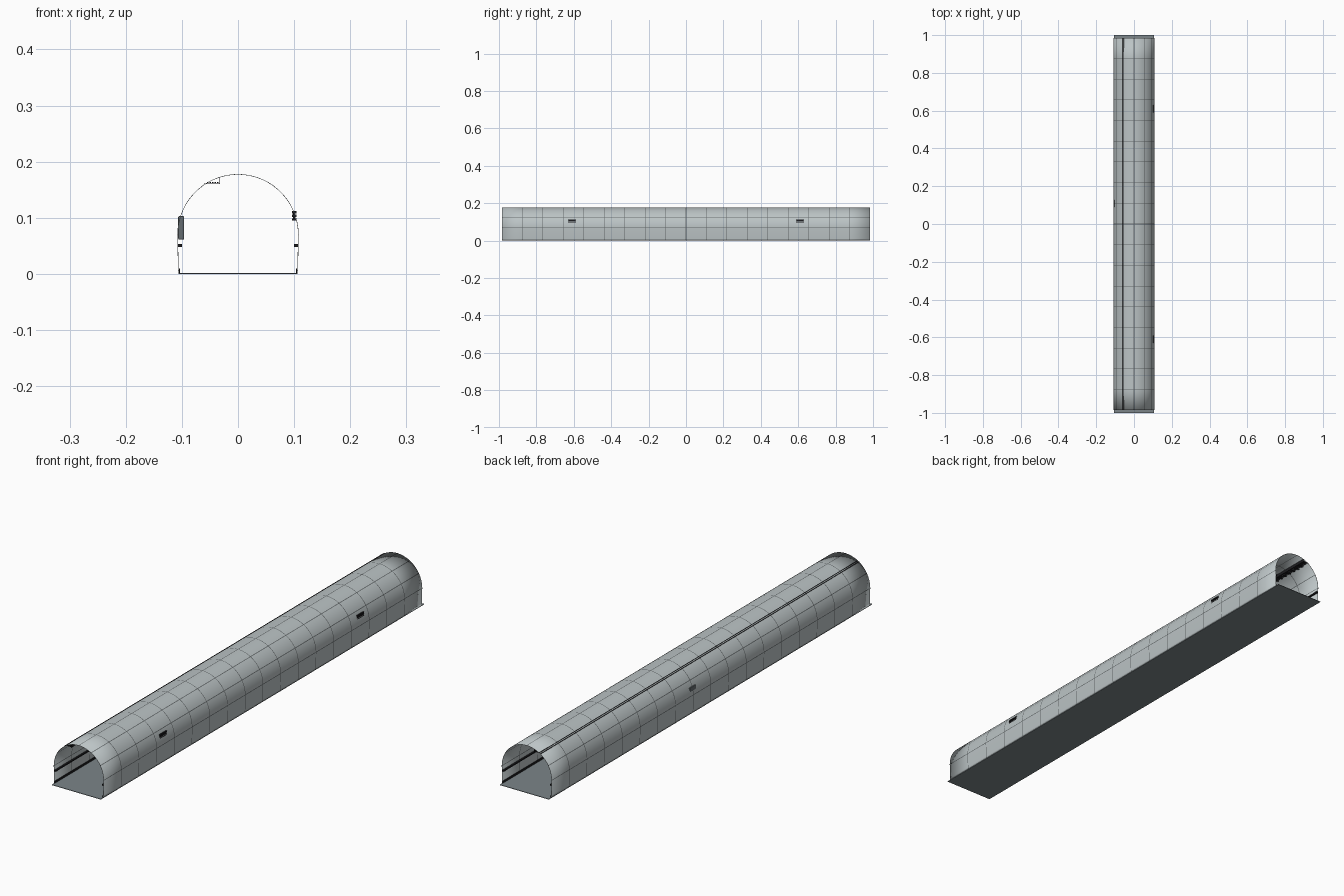
import bpy, bmesh, math

if "Cube" in bpy.data.objects:
    bpy.data.objects.remove(bpy.data.objects["Cube"])

R, SPRING = 0.108, 0.07        # vault radius and height of its centre
HALF = 0.985                   # half length of the lining
RINGS = 18                     # lining segments along the tunnel
SEAM = 0.0028                  # joint width


def material(name, rgb):
    m = bpy.data.materials.new(name)
    m.diffuse_color = (*rgb, 1)
    m.use_nodes = True
    m.node_tree.nodes["Principled BSDF"].inputs["Base Color"].default_value = m.diffuse_color
    return m


CONCRETE = material("pale concrete", (0.50, 0.55, 0.56))
JOINT = material("joint grey", (0.13, 0.145, 0.15))
FLOOR = material("floor grey", (0.20, 0.235, 0.25))
STEEL = material("cabinet grey", (0.13, 0.15, 0.16))
BLACK = material("black", (0.012, 0.012, 0.014))


def finish(name, bm, mats):
    me = bpy.data.meshes.new(name)
    bm.to_mesh(me)
    bm.free()
    ob = bpy.data.objects.new(name, me)
    bpy.context.collection.objects.link(ob)
    for m in mats:
        me.materials.append(m)
    return ob


def add_box(bm, x, y, z):
    r = bmesh.ops.create_cube(bm, size=1)
    for v in r["verts"]:
        v.co = [lo + (c + 0.5) * (hi - lo) for c, (lo, hi) in zip(v.co, (x, y, z))]


def boxes(name, mat, parts, bevel=0):
    bm = bmesh.new()
    for p in parts:
        add_box(bm, *p)
    ob = finish(name, bm, [mat])
    if bevel:
        b = ob.modifiers.new("bevel", "BEVEL")
        b.width, b.segments = bevel, 2
    return ob


# Cross-section: (x, z, strip following this point is a joint)
section = [(R - 0.002, 0.002, False), (R - 0.001, 0.010, False)]
da = SEAM / R / 2
for k in range(7):
    a = k * math.pi / 6
    section.append((R * math.cos(a - da), SPRING + R * math.sin(a - da), True))
    section.append((R * math.cos(a + da), SPRING + R * math.sin(a + da), False))
    if k < 6:
        for i in range(1, 5):
            b = a + i * math.pi / 30
            section.append((R * math.cos(b), SPRING + R * math.sin(b), False))
section += [(-R + 0.001, 0.010, False), (-R + 0.002, 0.002, False)]

# Stations along the tunnel: (y, strip following this station is a joint)
stations = [(-HALF, False)]
for k in range(1, RINGS):
    y = -HALF + 2 * HALF * k / RINGS
    stations += [(y - SEAM / 2, True), (y + SEAM / 2, False)]
stations.append((HALF, False))

# Segmented lining, joints coloured by strip
bm = bmesh.new()
grid = [[bm.verts.new((x, y, z)) for x, z, _ in section] for y, _ in stations]
for j in range(len(stations) - 1):
    for i in range(len(section) - 1):
        f = bm.faces.new((grid[j][i], grid[j][i + 1], grid[j + 1][i + 1], grid[j + 1][i]))
        f.material_index = int(stations[j][1] or section[i][2])
        f.smooth = True
bmesh.ops.recalc_face_normals(bm, faces=bm.faces)
bm.normal_update()
top = max(bm.faces, key=lambda f: f.calc_center_median().z)
if top.normal.z < 0:
    bmesh.ops.reverse_faces(bm, faces=bm.faces)
lining = finish("tunnel_lining", bm, [CONCRETE, JOINT])
solid = lining.modifiers.new("thickness", "SOLIDIFY")
solid.thickness, solid.offset = 0.001, -1

# Floor slab, slightly longer than the lining
boxes("floor", FLOOR, [((-0.106, 0.106), (-1, 1), (0, 0.002))])

# Kerbs and side rails on both walls
for name, x0, x1, z0, z1 in (("kerb", 0.1035, 0.1055, 0.002, 0.010),
                             ("side_rail", 0.100, 0.1065, 0.048, 0.053)):
    boxes(name, BLACK, [(tuple(sorted((s * x0, s * x1))), (-HALF, HALF), (z0, z1))
                        for s in (-1, 1)])

# Overhead cable tray: edge rail, side plate, rungs and cables
tray = [((-0.0605, -0.0585), (-HALF, HALF), (0.160, 0.1615)),
        ((-0.033, -0.032), (-HALF, HALF), (0.160, 0.172))]
for k in range(80):
    y = -HALF + 0.012 + k * 0.0243
    tray.append(((-0.0605, -0.032), (y, y + 0.008), (0.160, 0.161)))
boxes("cable_tray", BLACK, tray)
boxes("tray_cables", BLACK, [((-0.055 + k * 0.0045, -0.053 + k * 0.0045), (-HALF, HALF),
                              (0.162, 0.164)) for k in range(5)])

# Equipment cabinet on the left wall
boxes("cabinet", STEEL, [((-0.1065, -0.096), (0.09, 0.128), (0.061, 0.103))], 0.002)

# Louvred lamp units on the right wall
for s in (-1, 1):
    y = s * 0.61
    parts = [((0.098, 0.102), (y - 0.018, y + 0.018), (0.095, 0.112))]
    for k in range(3):
        z = 0.095 + k * 0.0065
        parts.append(((0.096, 0.1045), (y - 0.021, y + 0.021), (z, z + 0.004)))
    boxes("wall_lamp", BLACK, parts)
